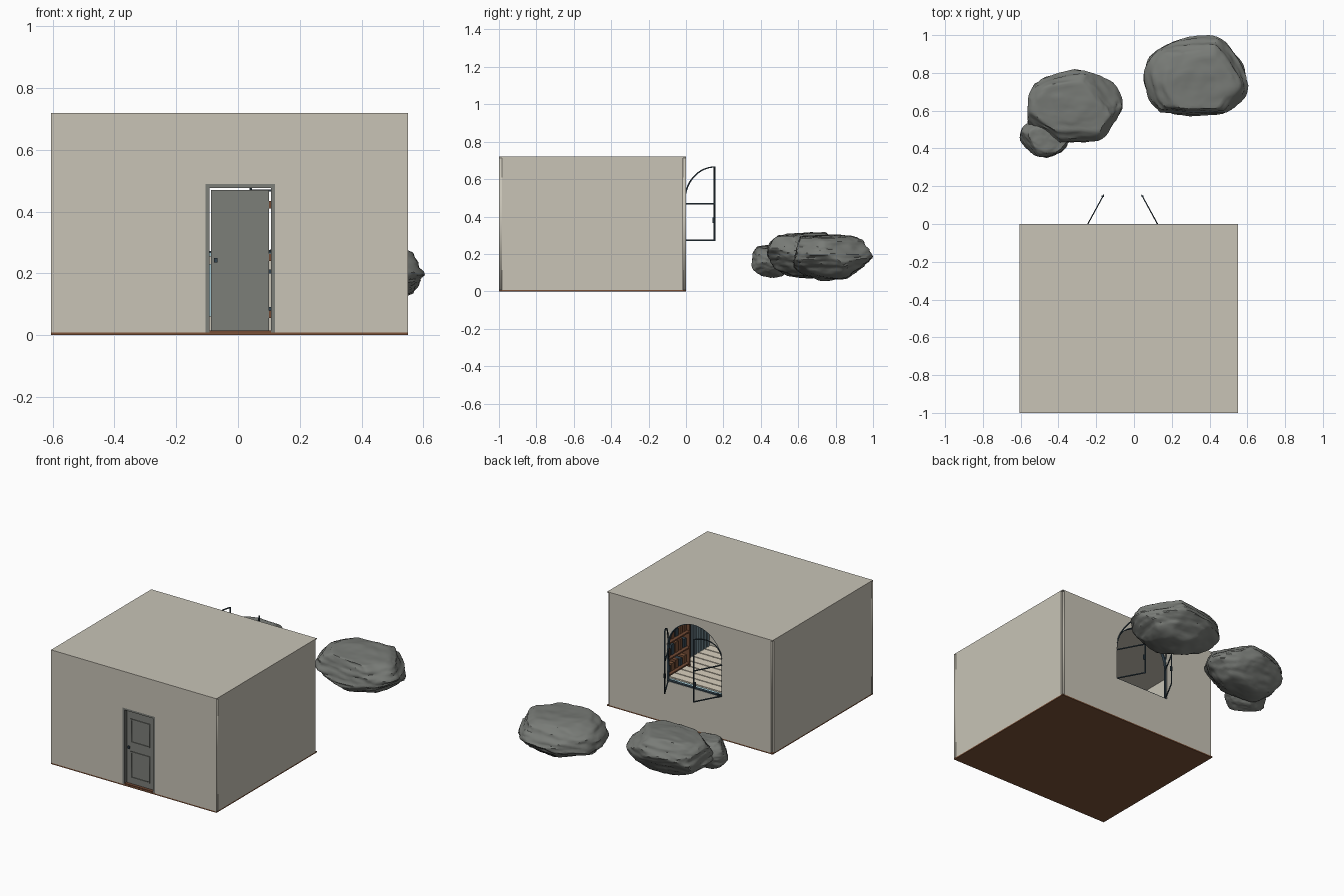
import bpy, bmesh, math, random
from mathutils import Vector, Matrix, noise

if "Cube" in bpy.data.objects:
    bpy.data.objects.remove(bpy.data.objects["Cube"])

random.seed(4)


def mat(name, r, g, b):
    m = bpy.data.materials.new(name)
    m.diffuse_color = (r, g, b, 1)
    m.use_nodes = True
    m.node_tree.nodes["Principled BSDF"].inputs["Base Color"].default_value = m.diffuse_color
    return m


CREAM = mat("cream_plaster", 0.58, 0.55, 0.47)
STONE = mat("rock_grey", 0.19, 0.20, 0.185)
DOOR = mat("door_grey", 0.20, 0.21, 0.19)
BROWN = mat("slab_brown", 0.20, 0.085, 0.04)
WOOD = mat("shelf_wood", 0.17, 0.07, 0.035)
CYAN = mat("pale_blue", 0.36, 0.56, 0.62)
SLATE = mat("slate_blue", 0.17, 0.25, 0.29)
DARK = mat("dark_frame", 0.035, 0.06, 0.08)
PLANK = mat("pale_plank", 0.70, 0.64, 0.52)


def finish(name, me, material):
    me.materials.clear()
    me.materials.append(material)
    ob = bpy.data.objects.new(name, me)
    bpy.context.collection.objects.link(ob)
    return ob


def box(name, x, y, z, material):
    """Box from (min, max) ranges."""
    bm = bmesh.new()
    bmesh.ops.create_cube(bm, size=1)
    for v in bm.verts:
        v.co = [r[0] + (c + 0.5) * (r[1] - r[0]) for r, c in zip((x, y, z), v.co)]
    me = bpy.data.meshes.new(name)
    bm.to_mesh(me)
    bm.free()
    return finish(name, me, material)


def plate(name, loops, thick, origin, direction, material):
    """Upright plate: first loop is the outline, the others are holes."""
    cu = bpy.data.curves.new(name, 'CURVE')
    cu.dimensions, cu.fill_mode, cu.extrude = '2D', 'BOTH', thick / 2
    for pts in loops:
        s = cu.splines.new('POLY')
        s.points.add(len(pts) - 1)
        for p, (u, v) in zip(s.points, pts):
            p.co = (u, v, 0, 1)
        s.use_cyclic_u = True
    tmp = bpy.data.objects.new(name + "_tmp", cu)
    bpy.context.collection.objects.link(tmp)
    bpy.context.view_layer.update()
    me = bpy.data.meshes.new_from_object(
        tmp.evaluated_get(bpy.context.evaluated_depsgraph_get()))
    bpy.data.objects.remove(tmp)
    d, up = Vector(direction).normalized(), Vector((0, 0, 1))
    m = Matrix((d, up, d.cross(up))).transposed().to_4x4()
    m.translation = origin
    me.transform(m)
    bm = bmesh.new()
    bm.from_mesh(me)
    bmesh.ops.remove_doubles(bm, verts=bm.verts, dist=1e-5)
    bmesh.ops.recalc_face_normals(bm, faces=bm.faces)
    bm.to_mesh(me)
    bm.free()
    return finish(name, me, material)


def rect(x0, x1, z0, z1):
    return [(x0, z0), (x1, z0), (x1, z1), (x0, z1)]


def arch(cx, r, z0, zc, n=32):
    return [(cx - r, z0), (cx + r, z0)] + [
        (cx + r * math.cos(math.pi * i / n), zc + r * math.sin(math.pi * i / n))
        for i in range(n + 1)]


# room shell
X0, X1, H, T = -0.605, 0.55, 0.72, 0.015
WC, WR, WB, WZ = -0.06, 0.193, 0.268, 0.48      # arched window
DX0, DX1, DZ = -0.106, 0.12, 0.49               # door opening
AX = (1, 0, 0)
box("floor_slab", (X0, X1), (-1, 0), (0, 0.008), BROWN)
box("roof", (X0, X1), (-1, 0), (H - 0.006, H), CREAM)
box("left_wall", (X0, X0 + T), (-1 + T, -T), (0.008, H - 0.006), CREAM)
box("right_wall", (X1 - T, X1), (-1 + T, -T), (0.008, H - 0.006), CREAM)
plate("front_wall", [[(X0, 0.008), (DX0, 0.008), (DX0, DZ), (DX1, DZ), (DX1, 0.008),
                      (X1, 0.008), (X1, H - 0.006), (X0, H - 0.006)]],
      T, (0, -1 + T / 2, 0), AX, CREAM)
plate("back_wall", [rect(X0 + 0.012, X1 - 0.012, 0.008, H - 0.006), arch(WC, WR, WB, WZ)],
      T, (0, -T / 2, 0), AX, CREAM)

# floor planks running along the room width
for i in range(16):
    y = -0.985 + i * 0.0605
    box(f"floor_plank_{i}", (X0 + T, X1 - T), (y, y + 0.054), (0.008, 0.013), PLANK)

# window liner and sill
plate("window_liner", [arch(WC, WR, WB, WZ), arch(WC, WR - 0.005, WB + 0.005, WZ)],
      0.018, (0, -0.011, 0), AX, DARK)
box("window_sill", (WC - 0.2, WC + 0.2), (-0.045, -T), (0.255, 0.268), CYAN)


# open casements, each half of the arch
def half(off, z0, z1=None):
    r, n = 0.188, 16
    a = [(r - (r - off) * math.cos(t), WZ + (r - off) * math.sin(t))
         for t in [math.pi / 2 * i / n for i in range(n + 1)]]
    a = [(min(u, r - off), v) for u, v in a]
    return [(r - off, z0), (off, z0)] + a


for side, name in ((1, "left"), (-1, "right")):
    d = Vector((0.09 * side, 0.165, 0)).normalized()
    o = Vector((WC - side * 0.19, -0.01, 0))
    f = 0.006
    plate(name + "_casement", [half(0, 0.27), rect(f, 0.188 - f, 0.27 + f, 0.465), half(f, 0.471)],
          0.006, o, d, DARK)
    h = o + d * 0.178
    box(name + "_casement_handle", (h.x - 0.006, h.x + 0.006), (h.y - 0.004, h.y + 0.004),
        (0.365, 0.395), DARK)

# door frame, leaf, mouldings, hinges
plate("door_frame", [[(DX0, 0.008), (DX0 + 0.013, 0.008), (DX0 + 0.013, DZ - 0.013),
                      (DX1 - 0.013, DZ - 0.013), (DX1 - 0.013, 0.008), (DX1, 0.008),
                      (DX1, DZ), (DX0, DZ)]], 0.035, (0, -0.9815, 0), AX, DOOR)
box("door_threshold", (DX0, DX1), (-0.999, -0.964), (0.006, 0.015), WOOD)
box("door_leaf", (-0.088, 0.101), (-0.982, -0.970), (0.016, 0.47), DOOR)
for k, (z0, z1) in enumerate(((0.052, 0.22), (0.275, 0.425))):
    plate(f"door_moulding_{k}", [rect(-0.06, 0.072, z0, z1),
                                 rect(-0.053, 0.065, z0 + 0.007, z1 - 0.007)],
          0.005, (0, -0.984, 0), AX, DOOR)
for k, z in enumerate((0.055, 0.24, 0.41)):
    box(f"door_hinge_{k}", (0.100, 0.108), (-0.978, -0.968), (z, z + 0.025), WOOD)
box("door_knob", (-0.078, -0.066), (-0.992, -0.982), (0.235, 0.25), DARK)

# shelf unit with books on the right wall
SX = (0.45, X1 - T)
for y in (-0.69, -0.47):
    box("shelf_side", SX, (y, y + 0.01), (0.013, 0.36), WOOD)
for k in range(4):
    z = 0.03 + k * 0.1
    box(f"shelf_board_{k}", SX, (-0.69, -0.46), (z, z + 0.009), WOOD)
    for b in range(5 if k < 3 else 0):
        y = -0.675 + b * 0.04
        box(f"book_{k}_{b}", (0.47, 0.53), (y, y + 0.026),
            (z + 0.009, z + random.uniform(0.05, 0.08)), (BROWN, DARK, WOOD)[(b + k) % 3])

# slatted panelling beside the shelf
box("wall_panel", (0.526, X1 - T), (-0.98, -0.70), (0.013, 0.56), SLATE)
for i in range(9):
    y = -0.975 + i * 0.031
    box(f"panel_slat_{i}", (0.518, 0.526), (y, y + 0.02), (0.013, 0.56), SLATE)

# radiator below the window
for i in range(13):
    x = -0.25 + i * 0.03
    box(f"radiator_fin_{i}", (x, x + 0.02), (-0.05, -0.025), (0.06, 0.23), CYAN)
for z in (0.08, 0.2):
    box("radiator_pipe", (-0.25, 0.13), (-0.045, -0.03), (z, z + 0.012), DARK)


# boulders: noisy spheres shaved by random planes, fitted to a box
def rock(name, x, y, z, seed):
    random.seed(seed)
    off = Vector((seed * 7.3, seed * 3.1, seed * 1.7))
    cuts = [(Vector((0.1, -0.05, 1)).normalized(), 0.72)]
    for _ in range(11):
        n = Vector([random.gauss(0, 1) for _ in range(3)]).normalized()
        cuts.append((n, random.uniform(0.74, 0.92)))
    bm = bmesh.new()
    bmesh.ops.create_icosphere(bm, subdivisions=5, radius=1)
    for v in bm.verts:
        p = v.co.copy()
        q = p * (1 + 0.16 * noise.noise(p * 1.3 + off))
        for n, d in cuts:
            over = q.dot(n) - d
            if over > 0:
                q -= n * over * 0.85
        s = Vector((p.x * 2.5, p.y * 2.5, p.z * 6)) + off
        q *= 1 + 0.05 * noise.noise(s) + 0.02 * noise.noise(s * 2.7)
        v.co = q
    for a, (lo, hi) in enumerate((x, y, z)):
        c = [v.co[a] for v in bm.verts]
        m, k = min(c), (hi - lo) / (max(c) - min(c))
        for v in bm.verts:
            v.co[a] = lo + (v.co[a] - m) * k
    me = bpy.data.meshes.new(name)
    bm.to_mesh(me)
    bm.free()
    ob = finish(name, me, STONE)
    bpy.context.view_layer.objects.active = ob
    ob.select_set(True)
    bpy.ops.object.shade_smooth_by_angle(angle=math.radians(35))
    ob.select_set(False)


rock("right_rock", (0.05, 0.605), (0.57, 1.0), (0.055, 0.305), 3)
rock("left_rock", (-0.565, -0.06), (0.43, 0.82), (0.068, 0.318), 5)
rock("small_rock", (-0.605, -0.34), (0.35, 0.57), (0.072, 0.25), 8)
